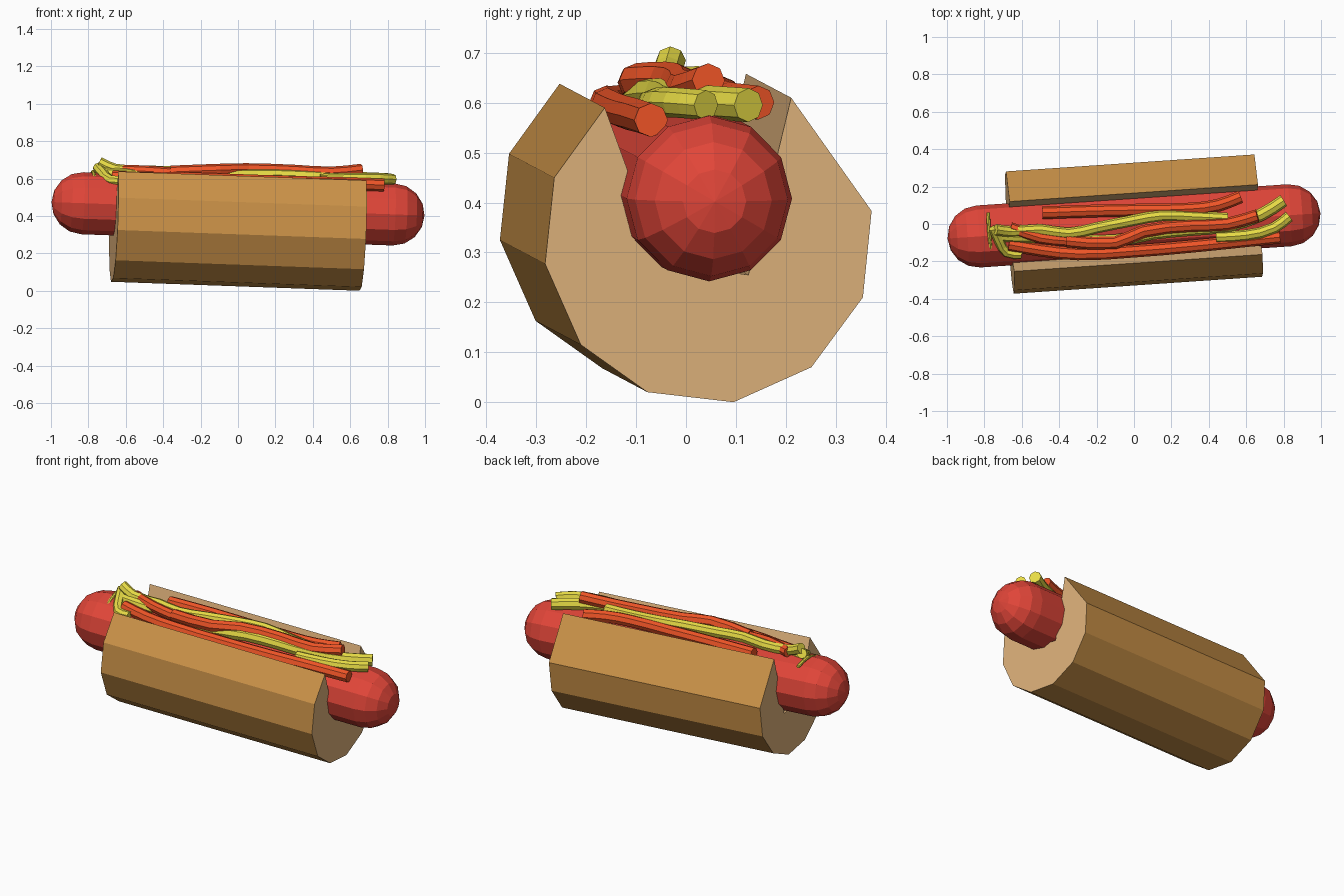
import bpy, bmesh
from math import sin, cos, pi, radians
from mathutils import Matrix, Euler

if "Cube" in bpy.data.objects:
    bpy.data.objects.remove(bpy.data.objects["Cube"])


def material(name, rgb):
    m = bpy.data.materials.new(name)
    m.diffuse_color = (*rgb, 1)
    m.use_nodes = True
    m.node_tree.nodes["Principled BSDF"].inputs["Base Color"].default_value = m.diffuse_color
    return m


CRUST = material("crust", (0.60, 0.29, 0.065))
CRUMB = material("crumb", (0.74, 0.45, 0.20))
RED = material("sausage_red", (0.75, 0.06, 0.04))
ORANGE = material("ketchup_orange", (0.87, 0.09, 0.02))
YELLOW = material("mustard_yellow", (0.80, 0.71, 0.06))

# whole food item lies on a slightly yawed, pitched axis
TILT = Euler((0, radians(2.06), radians(3.9))).to_matrix().to_4x4()


def add_mesh(name, bm, mats, loc=(0, 0, 0), mat=None):
    bmesh.ops.recalc_face_normals(bm, faces=bm.faces)
    me = bpy.data.meshes.new(name)
    bm.to_mesh(me)
    bm.free()
    for m in mats:
        me.materials.append(m)
    ob = bpy.data.objects.new(name, me)
    ob.matrix_world = Matrix.Translation(loc) @ (mat or Matrix())
    bpy.context.collection.objects.link(ob)
    return ob


# bun: faceted round profile with a slot, extruded along the axis
outer = [(0.165, 0.28), (0.327, 0.053), (0.31, -0.12), (0.207, -0.26),
         (0.051, -0.33), (-0.122, -0.31), (-0.256, -0.215),
         (-0.328, -0.053), (-0.31, 0.12), (-0.209, 0.26)]
slot = [(-0.095, -0.05), (0.08, -0.075)]
profile = outer + slot
bm = bmesh.new()
rows = [[bm.verts.new((x, y, z)) for y, z in profile] for x in (-0.666, 0.666)]
n = len(profile)
for i in range(n):
    j = (i + 1) % n
    f = bm.faces.new((rows[0][i], rows[0][j], rows[1][j], rows[1][i]))
    f.material_index = 0 if i < len(outer) - 1 else 1
for row in rows:
    bm.faces.new(row).material_index = 1
add_mesh("bun", bm, [CRUST, CRUMB], (0, 0, 0.354), TILT)

# sausage: 12-sided capsule along the axis
R, HALF, SIDES, CAP = 0.166, 0.834, 12, 4
stations = [(-HALF - R * cos(a), R * sin(a))
            for a in (pi / 2 * k / CAP for k in range(1, CAP + 1))]
stations += [(-x, r) for x, r in reversed(stations)]
bm = bmesh.new()
rings = [[bm.verts.new((x, r * cos(2 * pi * k / SIDES), r * sin(2 * pi * k / SIDES)))
          for k in range(SIDES)] for x, r in stations]
for a, b in zip(rings, rings[1:]):
    for k in range(SIDES):
        m = (k + 1) % SIDES
        bm.faces.new((a[k], a[m], b[m], b[k]))
for ring, x in ((rings[0], -HALF - R), (rings[-1], HALF + R)):
    tip = bm.verts.new((x, 0, 0))
    for k in range(SIDES):
        bm.faces.new((ring[k], ring[(k + 1) % SIDES], tip))
add_mesh("sausage", bm, [RED], (0, -0.01, 0.438), TILT)


# sauce strands: flat-shaded eight-sided tubes along a path
def strand(name, mat, pts, radius=0.034):
    cu = bpy.data.curves.new(name + "_path", 'CURVE')
    cu.dimensions = '3D'
    cu.bevel_depth = radius
    cu.bevel_resolution = 2
    cu.use_fill_caps = True
    cu.resolution_u = 2
    sp = cu.splines.new('BEZIER')
    sp.bezier_points.add(len(pts) - 1)
    for bp, p in zip(sp.bezier_points, pts):
        bp.co = p
        bp.handle_left_type = bp.handle_right_type = 'AUTO'
    tmp = bpy.data.objects.new(name + "_path", cu)
    bpy.context.collection.objects.link(tmp)
    bpy.context.view_layer.update()
    me = bpy.data.meshes.new_from_object(
        tmp.evaluated_get(bpy.context.evaluated_depsgraph_get()))
    bpy.data.objects.remove(tmp)
    me.materials.clear()
    me.materials.append(mat)
    me.shade_flat()
    bpy.context.collection.objects.link(bpy.data.objects.new(name, me))


strand("ketchup_back", ORANGE, [(-0.49, 0.06, 0.62), (-0.2, 0.07, 0.62),
       (0.05, 0.075, 0.615), (0.3, 0.08, 0.61), (0.45, 0.1, 0.605), (0.57, 0.145, 0.6)])
strand("ketchup_middle", ORANGE, [(-0.36, -0.09, 0.635), (-0.1, -0.1, 0.645),
       (0.05, -0.04, 0.648), (0.3, -0.01, 0.64), (0.5, 0.0, 0.63), (0.66, 0.045, 0.645)])
strand("ketchup_front", ORANGE, [(-0.67, -0.11, 0.61), (-0.5, -0.14, 0.6),
       (-0.3, -0.16, 0.6), (0, -0.145, 0.59), (0.3, -0.12, 0.58),
       (0.5, -0.1, 0.575), (0.78, -0.07, 0.565)])
strand("ketchup_short", ORANGE, [(-0.66, -0.02, 0.645), (-0.5, -0.075, 0.64),
       (-0.36, -0.09, 0.63)], 0.03)
strand("mustard_long", YELLOW, [(-0.74, -0.03, 0.685), (-0.66, -0.04, 0.65),
       (-0.5, -0.03, 0.64), (-0.35, -0.05, 0.638), (-0.2, -0.02, 0.64),
       (0, 0.02, 0.643), (0.15, 0.045, 0.64), (0.3, 0.04, 0.625), (0.5, 0.03, 0.61)], 0.03)
strand("mustard_cross", YELLOW, [(-0.3, -0.09, 0.61), (-0.1, -0.09, 0.615),
       (0.1, -0.05, 0.62), (0.3, -0.03, 0.615), (0.5, -0.01, 0.605),
       (0.68, 0.05, 0.6), (0.8, 0.125, 0.595)])
strand("mustard_right", YELLOW, [(0.44, -0.07, 0.595), (0.6, -0.06, 0.6),
       (0.75, -0.02, 0.6), (0.83, 0.04, 0.595)], 0.03)
strand("mustard_left", YELLOW, [(-0.75, -0.02, 0.66), (-0.72, -0.09, 0.625),
       (-0.68, -0.15, 0.59), (-0.6, -0.16, 0.59)], 0.028)
strand("mustard_left_low", YELLOW, [(-0.75, -0.06, 0.625), (-0.62, -0.07, 0.625),
       (-0.5, -0.07, 0.62)], 0.03)
strand("mustard_tail", YELLOW, [(-0.78, 0.06, 0.62), (-0.775, -0.04, 0.637),
       (-0.765, -0.14, 0.6)], 0.01)
